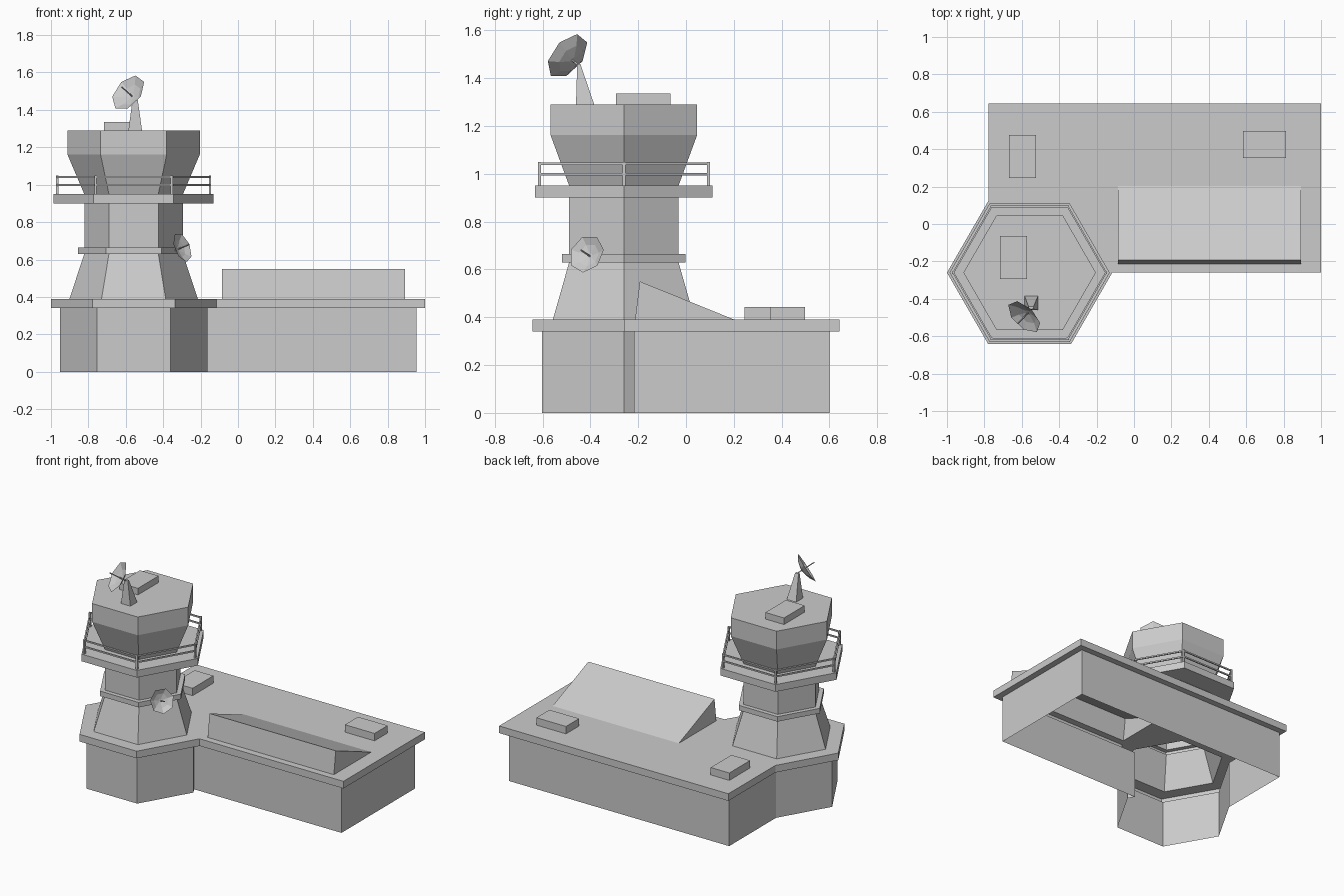
import bpy, bmesh, math
from mathutils import Vector

if "Cube" in bpy.data.objects:
    bpy.data.objects.remove(bpy.data.objects["Cube"])

CX, CY = -0.558, -0.26          # tower axis
DECK = 0.39                     # roof height of the low building


def finish(name, bm, fix=True):
    bmesh.ops.remove_doubles(bm, verts=bm.verts, dist=1e-5)
    if fix:
        bmesh.ops.recalc_face_normals(bm, faces=bm.faces)
    me = bpy.data.meshes.new(name)
    bm.to_mesh(me)
    bm.free()
    ob = bpy.data.objects.new(name, me)
    bpy.context.collection.objects.link(ob)
    return ob


def bridge(bm, a, b):
    n = len(a)
    for i in range(n):
        j = (i + 1) % n
        bm.faces.new((a[i], a[j], b[j], b[i]))


def loft(name, loops, top=False, closed=False):
    """Skin a stack of equal-length point loops."""
    bm = bmesh.new()
    rows = [[bm.verts.new(p) for p in loop] for loop in loops]
    for a, b in zip(rows, rows[1:]):
        bridge(bm, a, b)
    if closed:
        bridge(bm, rows[-1], rows[0])
    if top:
        bm.faces.new(rows[-1])
    return finish(name, bm)


def hexagon(r, z):
    return [(CX + r * math.cos(math.pi / 3 * k), CY + r * math.sin(math.pi / 3 * k), z)
            for k in range(6)]


def rect(x0, x1, y0, y1, z):
    return [(x0, y0, z), (x1, y0, z), (x1, y1, z), (x0, y1, z)]


def box(name, x0, x1, y0, y1, z0, z1):
    return loft(name, [rect(x0, x1, y0, y1, z0), rect(x0, x1, y0, y1, z1)], top=True)


# Low building: open-bottomed walls, overhanging roof slab with openings
def building():
    def at(pts, z):
        return [(p[0], p[1], z) for p in pts]
    h = hexagon(0.394, 0)
    wall = [h[0], (-0.189, -0.217), (0.955, -0.217), (0.955, 0.6), (h[2][0], 0.6),
            h[2], h[3], h[4], h[5]]
    h = hexagon(0.442, 0)
    slab = [h[0], (1, CY), (1, 0.643), (h[2][0], 0.643), h[2], h[3], h[4], h[5]]
    bm = bmesh.new()

    def ring(pts):
        vs = [bm.verts.new(p) for p in pts]
        es = [bm.edges.new((vs[i], vs[(i + 1) % len(vs)])) for i in range(len(vs))]
        return vs, es

    w0, w1 = ring(at(wall, 0)), ring(at(wall, 0.34))
    s0, s1 = ring(at(slab, 0.34)), ring(at(slab, DECK))
    tower_hole = ring(hexagon(0.343, DECK))
    wedge_hole = ring(rect(-0.086, 0.893, -0.213, 0.202, DECK))
    bridge(bm, w0[0], w1[0])
    bridge(bm, s0[0], s1[0])
    for edges, nz in ((w1[1] + s0[1], -1),
                      (s1[1] + tower_hole[1] + wedge_hole[1], 1)):
        bmesh.ops.triangle_fill(bm, edges=edges, use_beauty=True, normal=(0, 0, nz))
    finish("building", bm)


building()

# Sloped skylight wedge
loft("roof_wedge", [[(x, -0.213, DECK), (x, -0.193, 0.55), (x, 0.202, DECK)]
                    for x in (-0.086, 0.893)], top=True)
bm = bmesh.new()
bm.faces.new([bm.verts.new(p) for p in ((-0.086, -0.213, DECK), (-0.086, 0.202, DECK),
                                        (-0.086, -0.193, 0.55))])
finish("roof_wedge_end", bm, fix=False)
# (the underside of the wedge is open to the building)
wedge = bpy.data.objects["roof_wedge"].data
bm = bmesh.new()
bm.from_mesh(wedge)
bmesh.ops.delete(bm, geom=[f for f in bm.faces if all(abs(v.co.z - DECK) < 1e-4 for v in f.verts)],
                 context='FACES')
bm.to_mesh(wedge)
bm.free()

# Control tower: one stepped hexagonal profile
profile = [(0.343, DECK), (0.264, 0.63), (0.298, 0.63), (0.298, 0.665), (0.264, 0.665),
           (0.264, 0.90), (0.428, 0.90), (0.428, 0.95), (0.264, 0.95),
           (0.354, 1.162), (0.354, 1.29)]
loft("tower", [hexagon(r, z) for r, z in profile], top=True)

# Balcony railing
for i, z in enumerate((0.998, 1.042)):
    loft(f"rail_{i}", [hexagon(0.408 + a, z + b) for a, b in
                       ((-.005, -.005), (.005, -.005), (.005, .005), (-.005, .005))], closed=True)
for i, (x, y, z) in enumerate(hexagon(0.408, 0.95)):
    box(f"rail_post_{i}", x - .006, x + .006, y - .006, y + .006, 0.95, 1.05)

# Roof units
box("tower_roof_unit", -0.716, -0.571, -0.293, -0.064, 1.29, 1.336)
box("roof_unit_left", -0.669, -0.524, 0.245, 0.475, DECK, 0.442)
box("roof_unit_right", 0.583, 0.813, 0.352, 0.497, DECK, 0.442)


# Seven-sided dish with feed rod; spin 1 puts a rim corner up, -1 down
def dish(name, base, aim, radius, depth, feed, spin):
    base, n = Vector(base), Vector(aim).normalized()
    side = Vector((0, 0, 1)).cross(n).normalized()
    up = n.cross(side) * spin

    def loop(r, h, count):
        return [base + n * h + side * (r * math.sin(math.tau * k / count))
                + up * (r * math.cos(math.tau * k / count)) for k in range(count)]
    loft(name, [loop(r * radius, h * depth, 7) for r, h in ((1, 1), (0.6, 0.36), (0.15, 0))],
         top=True)
    loft(name + "_feed", [loop(0.004, h, 4) for h in (-0.03, feed)], top=True)


dish("tower_dish", (-0.566, -0.474, 1.473), (-0.59, -0.62, 0.52), 0.108, 0.036, 0.095, 1)
dish("side_dish", (-0.32, -0.402, 0.656), (0.8, -0.5, 0.33), 0.083, 0.028, 0.075, -1)

# Dish pedestal
loft("dish_pedestal", [rect(-0.586, -0.513, -0.46, -0.384, 1.29),
                       rect(-0.563, -0.537, -0.455, -0.442, 1.46)], top=True)
